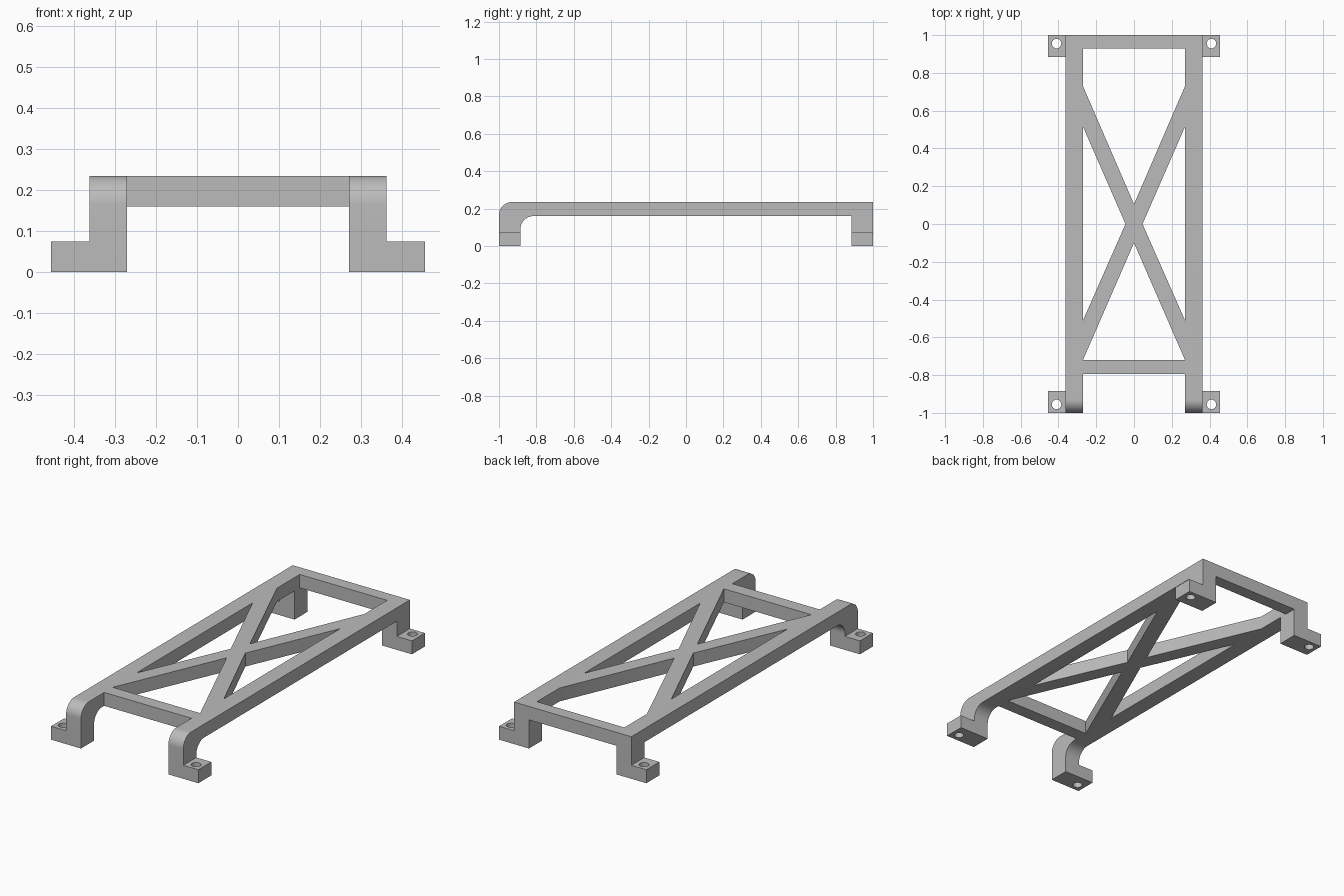
import bpy, bmesh, math
from mathutils import Matrix, Vector

cube = bpy.data.objects.get("Cube")
if cube:
    bpy.data.objects.remove(cube, do_unlink=True)

grey = bpy.data.materials.new("plain grey")
grey.use_nodes = True
grey.diffuse_color = (0.5, 0.5, 0.5, 1)
grey.node_tree.nodes["Principled BSDF"].inputs["Base Color"].default_value = (0.5, 0.5, 0.5, 1)

INNER, OUTER, TAB = 0.27, 0.362, 0.455   # rail inside, rail outside, foot tip
TOP, UNDER, FOOT_Z = 0.235, 0.16, 0.075
LEG = 0.885                              # inner face of the legs


def prism(name, points, a, b, axis="z"):
    """Extrude a closed outline from a to b along x or z."""
    bm = bmesh.new()
    place = (lambda p: (a, *p)) if axis == "x" else (lambda p: (*p, a))
    face = bm.faces.new([bm.verts.new(place(p)) for p in points])
    new = bmesh.ops.extrude_face_region(bm, geom=[face])["geom"]
    shift = Vector((b - a, 0, 0)) if axis == "x" else Vector((0, 0, b - a))
    bmesh.ops.translate(bm, vec=shift, verts=[g for g in new if isinstance(g, bmesh.types.BMVert)])
    bmesh.ops.recalc_face_normals(bm, faces=bm.faces)
    mesh = bpy.data.meshes.new(name)
    bm.to_mesh(mesh)
    bm.free()
    mesh.materials.append(grey)
    obj = bpy.data.objects.new(name, mesh)
    bpy.context.collection.objects.link(obj)
    return obj


def box(name, x0, x1, y0, y1, z0, z1):
    return prism(name, [(x0, y0), (x1, y0), (x1, y1), (x0, y1)], z0, z1)


def arc(cy, cz, r, start, end, steps=16):
    angles = [math.radians(start + (end - start) * i / steps) for i in range(steps + 1)]
    return [(cy + r * math.cos(t), cz + r * math.sin(t)) for t in angles]


def combine(target, tool, operation):
    """Apply a boolean and discard the tool."""
    tool.hide_render = True
    mod = target.modifiers.new("boolean", "BOOLEAN")
    mod.operation, mod.solver, mod.object = operation, "EXACT", tool
    bpy.context.view_layer.objects.active = target
    bpy.ops.object.modifier_apply(modifier=mod.name)
    bpy.data.objects.remove(tool, do_unlink=True)


# Side profile: rounded front legs, flat deck, square rear legs
r = 0.07
profile = [(-1, 0), (-LEG, 0)]
profile += arc(-LEG + r, UNDER - r, r, 180, 90)
profile += [(LEG, UNDER), (LEG, 0), (1, 0), (1, TOP)]
profile += arc(-1 + r, TOP - r, r, 90, 180)
frame = prism("bracket_frame", profile, -OUTER, OUTER, "x")

# Windows that leave the end bars and the crossed braces
windows = [
    [(-INNER, 0.93), (INNER, 0.93), (INNER, 0.73), (0, 0.105), (-INNER, 0.73)],
    [(-INNER, -0.72), (INNER, -0.72), (0, -0.1)],
]
windows += [[(s * INNER, 0.515), (s * INNER, -0.51), (s * 0.045, 0)] for s in (-1, 1)]
for outline in windows:
    combine(frame, prism("window_cutter", outline, -0.1, 0.4), "DIFFERENCE")

# Open space between the front legs, and under the rear bar
combine(frame, box("front_gap", -INNER, INNER, -1.1, -0.795, -0.1, 0.4), "DIFFERENCE")
combine(frame, box("rear_gap", -INNER, INNER, 0.9, 1.1, -0.1, UNDER), "DIFFERENCE")

# Feet with screw holes
for sx in (-1, 1):
    for sy in (-1, 1):
        xs = sorted((sx * 0.32, sx * TAB))
        ys = sorted((sy * LEG, sy))
        combine(frame, box("foot", *xs, *ys, 0, FOOT_Z), "UNION")
        hole = arc(sx * 0.41, sy * 0.955, 0.025, 0, 360, 32)[:-1]
        combine(frame, prism("screw_hole", hole, -0.1, 0.12), "DIFFERENCE")

# Smooth only the rounded bends and holes
bpy.ops.object.select_all(action="DESELECT")
frame.select_set(True)
bpy.context.view_layer.objects.active = frame
bpy.ops.object.shade_smooth_by_angle(angle=math.radians(30))
